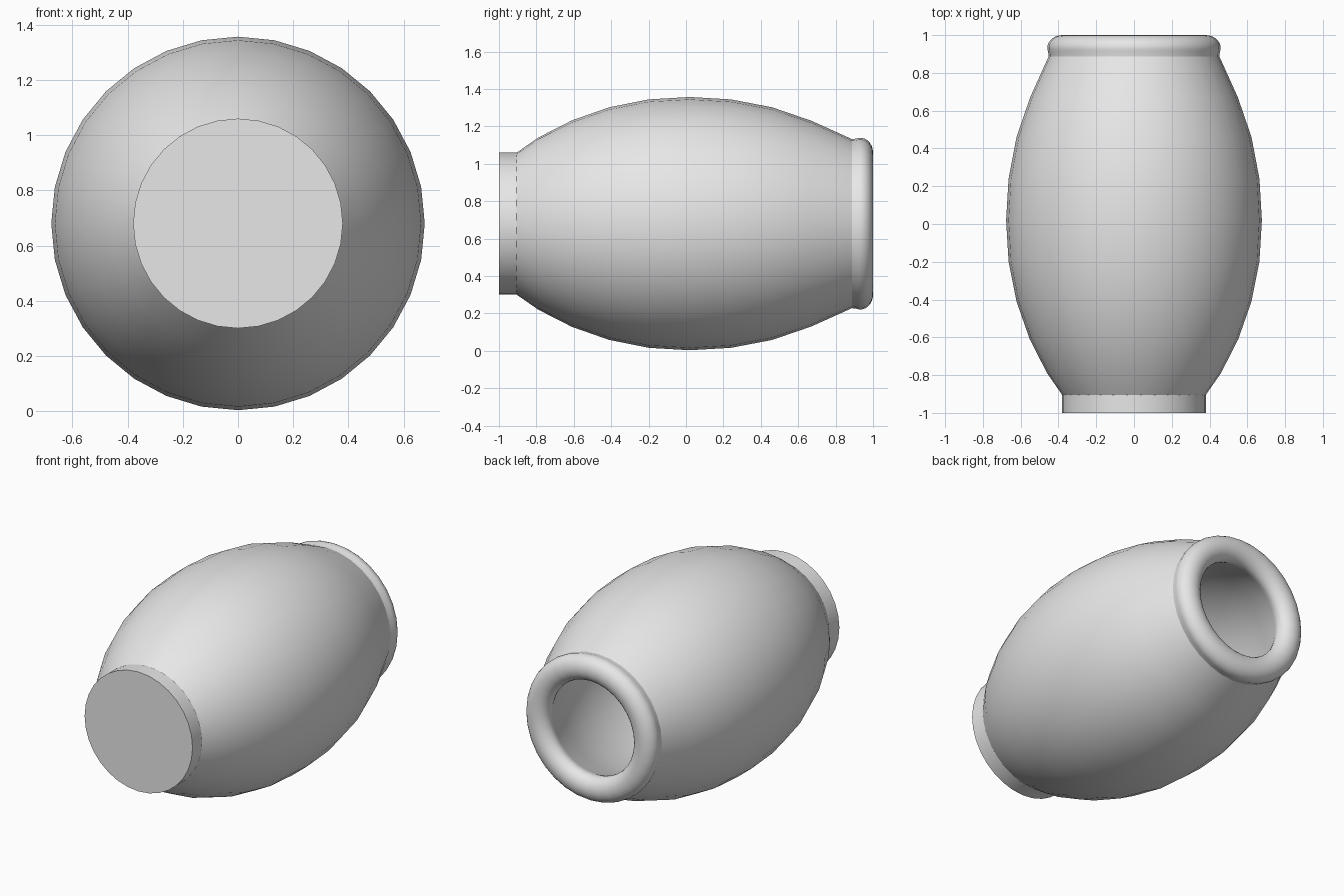
import bpy
import bmesh
import math

if "Cube" in bpy.data.objects:
    bpy.data.objects.remove(bpy.data.objects["Cube"])

SEGMENTS = 32
CENTRE_Z = 0.68

grey = bpy.data.materials.new("plain grey")
grey.diffuse_color = (0.8, 0.8, 0.8, 1.0)
grey.use_nodes = True
grey.node_tree.nodes["Principled BSDF"].inputs["Base Color"].default_value = grey.diffuse_color


def lathe(name, profile):
    """Revolve (y, radius) points about the lying vase's y axis; radius 0 makes a pole."""
    bm = bmesh.new()
    rings = []
    for y, r in profile:
        if r == 0:
            rings.append([bm.verts.new((0, y, CENTRE_Z))] * SEGMENTS)
            continue
        ring = []
        for i in range(SEGMENTS):
            a = 2 * math.pi * i / SEGMENTS
            ring.append(bm.verts.new((r * math.sin(a), y, CENTRE_Z + r * math.cos(a))))
        rings.append(ring)
    for a, b in zip(rings, rings[1:]):
        for i in range(SEGMENTS):
            j = (i + 1) % SEGMENTS
            corners = list(dict.fromkeys((a[i], a[j], b[j], b[i])))
            bm.faces.new(corners)
    bmesh.ops.recalc_face_normals(bm, faces=bm.faces)
    mesh = bpy.data.meshes.new(name)
    bm.to_mesh(mesh)
    bm.free()
    mesh.materials.append(grey)
    obj = bpy.data.objects.new(name, mesh)
    bpy.context.collection.objects.link(obj)
    bpy.ops.object.select_all(action='DESELECT')
    obj.select_set(True)
    bpy.context.view_layer.objects.active = obj
    bpy.ops.object.shade_smooth_by_angle(angle=math.radians(30))
    return obj


# Flat foot and bulging outer wall
foot = [(-1.0, 0.0), (-1.0, 0.38), (-0.905, 0.38)]
belly = [(-0.79, 0.46), (-0.61, 0.552), (-0.41, 0.622), (-0.20, 0.664),
         (0.02, 0.677), (0.24, 0.664), (0.46, 0.622), (0.67, 0.55), (0.887, 0.452)]

# Rounded lip rolling from the outer wall over into the mouth
lip = []
for i in range(17):
    a = math.radians(-20 + 220 * i / 16)
    lip.append((0.932 + 0.068 * math.sin(a), 0.38 + 0.079 * math.cos(a)))
lip.append((0.887, 0.315))

# Hollow inside following the belly
hollow = [(y, r - 0.13) for y, r in reversed(belly[:-1])]
floor = [(-0.87, 0.26), (-0.87, 0.0)]

lathe("vase", foot + belly + lip + hollow + floor)
